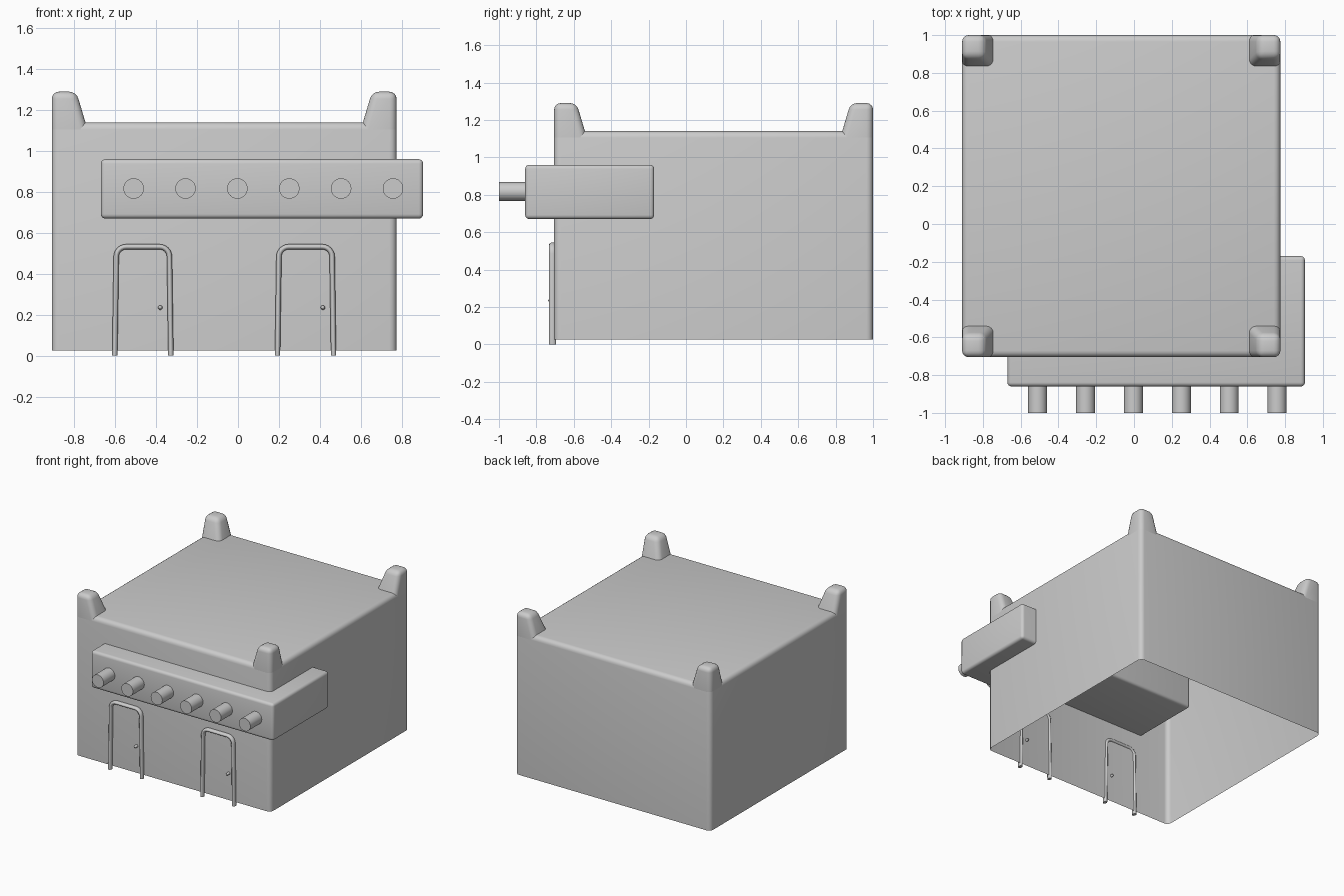
import bpy, bmesh, math
from mathutils import Matrix, Vector

if "Cube" in bpy.data.objects:
    bpy.data.objects.remove(bpy.data.objects["Cube"])

X0, X1, Y0, Y1 = -0.91, 0.775, -0.705, 1.0
CX, CY = (X0 + X1) / 2, (Y0 + Y1) / 2
HX, HY = (X1 - X0) / 2, (Y1 - Y0) / 2
ROUND = 0.035


def finish(name, bm, loc=(0, 0, 0), angle=50):
    bmesh.ops.recalc_face_normals(bm, faces=bm.faces)
    mesh = bpy.data.meshes.new(name)
    bm.to_mesh(mesh)
    bm.free()
    ob = bpy.data.objects.new(name, mesh)
    ob.location = loc
    bpy.context.collection.objects.link(ob)
    bpy.ops.object.select_all(action='DESELECT')
    ob.select_set(True)
    bpy.context.view_layer.objects.active = ob
    bpy.ops.object.shade_smooth_by_angle(angle=math.radians(angle))
    return ob


def rounded_box(lo, hi, bevel, open_bottom=False, taper=None):
    bm = bmesh.new()
    bmesh.ops.create_cube(bm, size=1)
    lo, hi = Vector(lo), Vector(hi)
    for v in bm.verts:
        v.co = Vector([lo[i] + (v.co[i] + 0.5) * (hi[i] - lo[i]) for i in range(3)])
    if taper:
        taper(bm)
    edges = list(bm.edges)
    if open_bottom:
        bottom = [f for f in bm.faces if f.normal.z < -0.5 or
                  all(abs(v.co.z - lo.z) < 1e-5 for v in f.verts)]
        bmesh.ops.delete(bm, geom=bottom, context='FACES_ONLY')
        edges = [e for e in bm.edges if not e.is_boundary]
    bmesh.ops.bevel(bm, geom=edges, offset=bevel, segments=4, profile=0.5, affect='EDGES')
    return bm


# Building shell, open underneath
finish("building_shell", rounded_box((X0, Y0, 0.025), (X1, Y1, 1.14), ROUND, True))


# Corner posts: vertical outside, leaning in on the inner sides
def lean(bm):
    for v in bm.verts:
        if v.co.z > 1.2:
            if v.co.x < HX - 0.05:
                v.co.x += 0.055
            if v.co.y < HY - 0.05:
                v.co.y += 0.055


posts = finish("roof_corner_posts",
               rounded_box((HX - 0.175, HY - 0.175, 1.105), (HX, HY, 1.29), ROUND, True, lean),
               (CX, CY, 0))
mirror = posts.modifiers.new("mirror", 'MIRROR')
mirror.use_axis = (True, True, False)
mirror.use_mirror_merge = False

# Wrap-around sign box
finish("sign_box", rounded_box((-0.67, -0.86, 0.67), (0.905, -0.17, 0.96), 0.022))

# Row of lamps on the sign
for i in range(6):
    bm = bmesh.new()
    bmesh.ops.create_cone(bm, cap_ends=True, segments=32, radius1=0.05, radius2=0.05, depth=0.18,
                          matrix=Matrix.Rotation(math.pi / 2, 4, 'X'))
    finish(f"lamp_{i + 1}", bm, (-0.51 + 0.2535 * i, -0.91, 0.817))


# Door frames and knobs
def door(name, cx):
    w, top, r = 0.13, 0.532, 0.048
    pts = [(-w - 0.007, 0)]
    for side in (-1, 1):
        for k in range(7):
            a = k / 6 * math.pi / 2
            if side > 0:
                a = math.pi / 2 - a
            pts.append((side * (w - r + r * math.cos(a)), top - r + r * math.sin(a)))
    pts.append((w + 0.007, 0))
    cu = bpy.data.curves.new(name + "_frame", 'CURVE')
    cu.dimensions = '3D'
    cu.bevel_depth = 0.0135
    cu.bevel_resolution = 3
    cu.use_fill_caps = True
    sp = cu.splines.new('POLY')
    sp.points.add(len(pts) - 1)
    for p, (x, z) in zip(sp.points, pts):
        p.co = (x, 0, z, 1)
    ob = bpy.data.objects.new(name + "_frame", cu)
    ob.location = (cx, -0.714, 0)
    ob.scale.y = 1.4
    bpy.context.collection.objects.link(ob)
    bm = bmesh.new()
    bmesh.ops.create_uvsphere(bm, u_segments=16, v_segments=10, radius=0.011,
                              matrix=Matrix.Diagonal((1, 2.5, 1, 1)))
    finish(name + "_knob", bm, (cx + 0.085, -0.71, 0.235))


door("left_door", -0.465)
door("right_door", 0.33)
